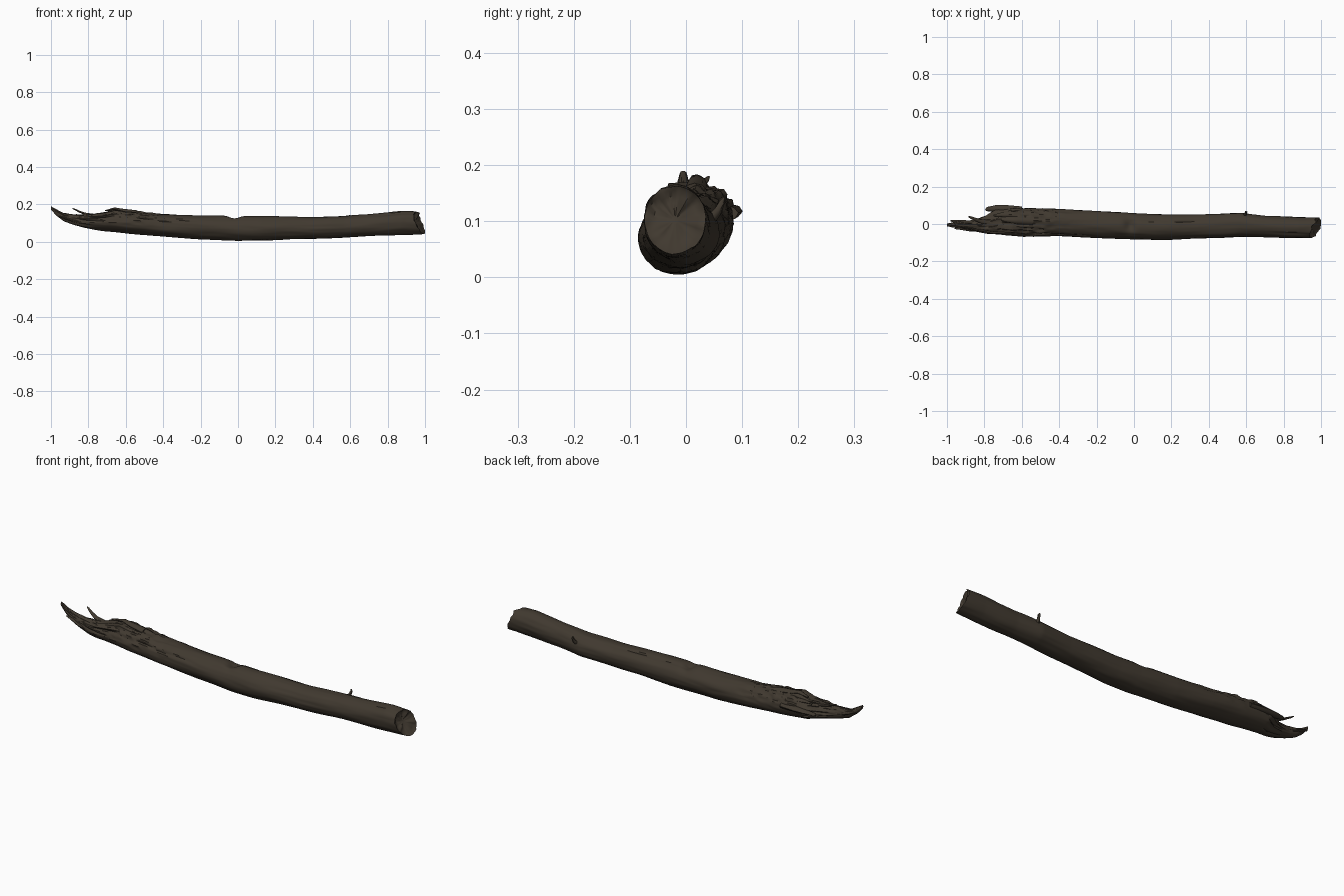
import bpy, bmesh, math
from mathutils import Vector, noise

bark = bpy.data.materials.new("dark brown bark")
bark.diffuse_color = (0.052, 0.041, 0.029, 1)

# Trunk outline: x, back y, front y, top z, bottom z
STATIONS = [
    (-1.00, 0.002, -0.012, 0.190, 0.172), (-0.97, 0.008, -0.018, 0.172, 0.138),
    (-0.93, 0.018, -0.020, 0.152, 0.108), (-0.88, 0.018, -0.032, 0.146, 0.090),
    (-0.82, 0.030, -0.045, 0.145, 0.075), (-0.77, 0.045, -0.052, 0.148, 0.066),
    (-0.72, 0.080, -0.055, 0.158, 0.057), (-0.65, 0.085, -0.062, 0.172, 0.050),
    (-0.58, 0.085, -0.066, 0.164, 0.043), (-0.40, 0.080, -0.067, 0.147, 0.028),
    (-0.20, 0.070, -0.074, 0.140, 0.013), (0.00, 0.056, -0.082, 0.138, 0.005),
    (0.12, 0.051, -0.085, 0.137, 0.007), (0.40, 0.052, -0.076, 0.133, 0.016),
    (0.57, 0.060, -0.068, 0.139, 0.022), (0.70, 0.044, -0.071, 0.147, 0.030),
    (0.88, 0.037, -0.076, 0.165, 0.038), (1.00, 0.036, -0.074, 0.163, 0.042)]


def outline(x):
    """Smoothly interpolated outline values at x."""
    for a, b in zip(STATIONS, STATIONS[1:]):
        if x <= b[0]:
            t = (x - a[0]) / (b[0] - a[0])
            return [p + (q - p) * t for p, q in zip(a[1:], b[1:])]
    return STATIONS[-1][1:]


def bump(x, centre, width):
    return math.exp(-((x - centre) / width) ** 2)


def finish(bm, name, angle=40):
    bmesh.ops.recalc_face_normals(bm, faces=bm.faces[:])
    me = bpy.data.meshes.new(name)
    bm.to_mesh(me)
    bm.free()
    ob = bpy.data.objects.new(name, me)
    bpy.context.collection.objects.link(ob)
    me.materials.append(bark)
    bpy.ops.object.select_all(action='DESELECT')
    ob.select_set(True)
    bpy.context.view_layer.objects.active = ob
    bpy.ops.object.shade_smooth_by_angle(angle=math.radians(angle))
    return ob


def skin(bm, rings):
    n = len(rings[0])
    for r, s in zip(rings, rings[1:]):
        for i in range(n):
            bm.faces.new((r[i], r[(i + 1) % n], s[(i + 1) % n], s[i]))


def trunk_point(x, a):
    """Bark surface at length x and angle a (0 = back, 90 degrees = top)."""
    yb, yf, zt, zb = outline(x)
    c, s = math.cos(a), math.sin(a)
    # long grain, lumps, and splintered wood on the upper left
    r = 1 + 0.05 * noise.noise(Vector((x * 5, c * 1.3, s * 1.3)))
    r += 0.03 * noise.noise(Vector((x * 7, c * 5, s * 5 + 9)))
    broken = min(1, max(0, (-0.3 - x) / 0.25)) * min(1, max(0, s + 0.35))
    r += broken * 0.16 * noise.noise(Vector((x * 16, c * 5 + 4, s * 5)))
    r += broken * 0.07 * noise.noise(Vector((x * 40, c * 11, s * 11)))
    # notch in the top at mid length, and long cracks
    r -= 0.30 * bump(x, -0.02, 0.028) * bump(a, math.radians(85), 0.55)
    wob = 0.12 * noise.noise(Vector((x * 9, 3, 1)))
    r -= 0.09 * bump(a, math.radians(62) + wob, 0.07) * bump(x, 0.20, 0.22)
    r -= 0.12 * bump(a, math.radians(150) + wob, 0.09) * bump(x, -0.52, 0.28)
    r -= 0.10 * bump(a, math.radians(100) + 2 * wob, 0.08) * bump(x, -0.62, 0.16)
    r -= 0.08 * bump(a, math.radians(125) + wob, 0.09) * bump(x, 0.86, 0.10)
    y = (yb + yf) / 2 + (yb - yf) / 2 * c * r
    z = (zt + zb) / 2 + (zt - zb) / 2 * s * r
    # slanted, ragged cut at the right end
    cut = min(1, max(0, (x - 0.85) / 0.15)) ** 2
    ragged = 0.012 * noise.noise(Vector((c * 3, s * 3, 7)))
    slant = -0.035 + 0.4 * min(y, 0.01) - 0.022 * max(s, 0) - 0.025 * min(s, 0) + ragged
    # ragged tears at the left end
    tear = bump(x, -0.77, 0.09) * 0.045 * noise.noise(Vector((c * 4, s * 4, 2)))
    return Vector((min(1.0, x + cut * (slant + 0.014) + tear), y, max(0, z)))


# Trunk
N, M = 56, 230
bm = bmesh.new()
rings = [[bm.verts.new(trunk_point(-1 + 2 * k / M, 2 * math.pi * i / N)) for i in range(N)]
         for k in range(M + 1)]
skin(bm, rings)
bm.faces.new(rings[0])
# Hollowed, lumpy right end face
prev = rings[-1]
mid = sum((v.co for v in prev), Vector()) / N
for f in (0.88, 0.7, 0.5, 0.3, 0.12):
    ring = []
    for v in prev if f == 0.88 else rings[-1]:
        p = mid.lerp(v.co, f)
        p.x += -0.016 * (1 - f ** 4) + 0.012 * noise.noise(p * 35)
        ring.append(bm.verts.new(p))
    skin(bm, [prev, ring])
    prev = ring
bm.faces.new(prev)
finish(bm, "trunk")


def splinter(name, path, flat=0.6):
    """Tapered sliver of wood through points (x, y, z, radius)."""
    bm = bmesh.new()
    rings = []
    for k, (x, y, z, r) in enumerate(path):
        a = Vector(path[max(k - 1, 0)][:3])
        b = Vector(path[min(k + 1, len(path) - 1)][:3])
        q = (b - a).to_track_quat('Z', 'Y')
        ring = []
        for i in range(8):
            t = math.tau * i / 8
            w = r * (1 + 0.3 * noise.noise(Vector((k * 1.7, i * 2.3, x * 9))))
            ring.append(bm.verts.new(Vector((x, y, z)) + q @ Vector((w * math.cos(t), flat * w * math.sin(t), 0))))
        rings.append(ring)
    skin(bm, rings)
    bm.faces.new(rings[0])
    bm.faces.new(rings[-1])
    finish(bm, name, 50)


# Slivers around the broken left end
splinter("back_splinter", [(-0.60, 0.070, 0.115, 0.024), (-0.68, 0.078, 0.117, 0.022),
                           (-0.74, 0.081, 0.118, 0.017), (-0.785, 0.080, 0.116, 0.012), (-0.795, 0.076, 0.115, 0.004)])
splinter("curled_splinter", [(-0.77, 0.010, 0.140, 0.016), (-0.82, 0.016, 0.150, 0.011),
                             (-0.85, 0.026, 0.162, 0.008), (-0.875, 0.036, 0.174, 0.006), (-0.885, 0.040, 0.179, 0.003)])
splinter("top_splinter", [(-0.54, 0.015, 0.155, 0.020), (-0.62, 0.018, 0.166, 0.018),
                          (-0.66, 0.020, 0.176, 0.012), (-0.71, 0.024, 0.166, 0.005)])
splinter("upper_back_splinter", [(-0.56, 0.045, 0.140, 0.020), (-0.65, 0.048, 0.149, 0.018),
                                 (-0.71, 0.048, 0.153, 0.011), (-0.75, 0.046, 0.150, 0.004)])
splinter("low_splinter", [(-0.80, -0.020, 0.100, 0.022), (-0.88, -0.026, 0.112, 0.013),
                          (-0.93, -0.022, 0.128, 0.008), (-0.96, -0.024, 0.137, 0.003)])
splinter("tip_splinter", [(-0.90, 0.008, 0.125, 0.014), (-0.95, 0.012, 0.143, 0.010),
                          (-0.98, 0.018, 0.152, 0.004)])
# Twig stub on the back
splinter("twig_stub", [(0.59, 0.040, 0.100, 0.012), (0.597, 0.056, 0.118, 0.008),
                       (0.60, 0.064, 0.134, 0.006), (0.597, 0.066, 0.142, 0.004)], 0.9)
